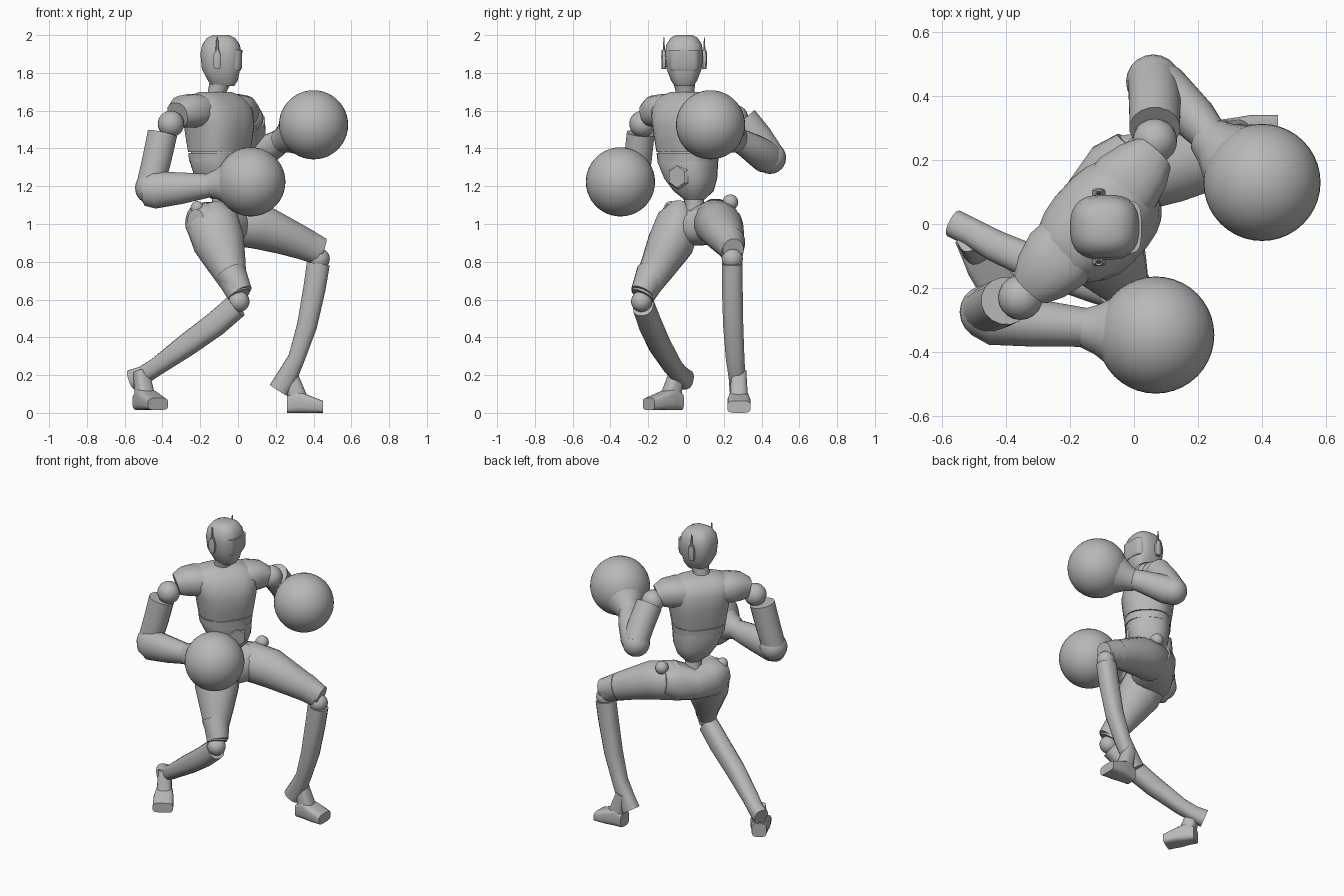
import bpy, bmesh, math
from mathutils import Vector

cube = bpy.data.objects.get("Cube")
if cube:
    bpy.data.objects.remove(cube, do_unlink=True)

grey = bpy.data.materials.new("plain_grey")
grey.use_nodes = True
colour = (0.48, 0.48, 0.48, 1)
grey.diffuse_color = colour
grey.node_tree.nodes["Principled BSDF"].inputs["Base Color"].default_value = colour


def finish(name, bm, angle=35):
    """Turn a bmesh into a smooth-shaded object with the shared material."""
    bmesh.ops.recalc_face_normals(bm, faces=bm.faces)
    mesh = bpy.data.meshes.new(name)
    bm.to_mesh(mesh)
    bm.free()
    obj = bpy.data.objects.new(name, mesh)
    bpy.context.collection.objects.link(obj)
    mesh.materials.append(grey)
    bpy.ops.object.select_all(action='DESELECT')
    obj.select_set(True)
    bpy.context.view_layer.objects.active = obj
    bpy.ops.object.shade_smooth_by_angle(angle=math.radians(angle))


def ball(name, centre, radius, segments=20):
    bm = bmesh.new()
    bmesh.ops.create_uvsphere(bm, u_segments=segments, v_segments=segments // 2 + 2, radius=radius)
    bmesh.ops.translate(bm, verts=bm.verts, vec=centre)
    finish(name, bm, 60)


def loft(name, rings, side, sides=16, square=2.0, angle=40, axis=None):
    """Skin capped superellipse rings of (centre, half width, half depth)."""
    bm = bmesh.new()
    centres = [Vector(ring[0]) for ring in rings]
    loops = []
    for i, (centre, wide, deep) in enumerate(rings):
        along = centres[min(i + 1, len(rings) - 1)] - centres[max(i - 1, 0)]
        along = Vector(axis) if axis else along.normalized()
        hint = Vector(side)
        across = (hint - along * hint.dot(along)).normalized()
        depth = along.cross(across)
        loop = []
        for k in range(sides):
            turn = math.tau * (k + 0.5) / sides
            c, s = math.cos(turn), math.sin(turn)
            u = math.copysign(abs(c) ** (2 / square), c) * wide
            v = math.copysign(abs(s) ** (2 / square), s) * deep
            loop.append(bm.verts.new(centres[i] + across * u + depth * v))
        loops.append(loop)
    for low, high in zip(loops, loops[1:]):
        for k in range(sides):
            n = (k + 1) % sides
            bm.faces.new((low[k], low[n], high[n], high[k]))
    bm.faces.new(loops[0])
    bm.faces.new(loops[-1])
    finish(name, bm, angle)


UP = (0, 0, 1)
LEFT = Vector((0.68, 0.74, 0))        # across the chest
HIP_LEFT = Vector((0.58, 0.82, 0))    # across the twisted hips
HIP_FRONT = Vector((0.82, -0.58, 0))


def stack(name, profile, side, **options):
    """Loft level rings listed as (x, y, z, half width, half depth)."""
    loft(name, [((x, y, z), w, d) for x, y, z, w, d in profile], side, axis=UP, **options)


# Head with visor, ear pieces and antennae
stack("head", [(-.08, -.01, 1.73, .05, .06), (-.08, -.01, 1.76, .07, .08), (-.09, -.01, 1.82, .093, .102),
               (-.09, -.01, 1.9, .102, .11), (-.09, -.01, 1.95, .095, .1), (-.09, -.01, 1.985, .072, .075),
               (-.09, -.01, 2, .045, .045)], (0, 1, 0), sides=24, square=2.7)
stack("visor", [(-.03, -.01, 1.81, .07, .042), (-.03, -.01, 1.83, .08, .052), (-.03, -.01, 1.92, .082, .053)],
      (0, 1, 0), sides=20, square=4)
stack("neck", [(-.12, 0, 1.62, .09, .08), (-.115, 0, 1.66, .058, .055), (-.11, -.005, 1.7, .05, .05),
               (-.09, -.01, 1.76, .06, .06)], LEFT)
for label, sign in (("left", 1), ("right", -1)):
    ear = Vector((-.11, -.01 + sign * .107, 0))
    stack(label + "_ear_piece", [(*ear.xy, 1.82, .012, .014), (*ear.xy, 1.84, .014, .022),
                                 (*ear.xy, 1.89, .015, .022), (*ear.xy, 1.92, .013, .01)],
          (0, 1, 0), sides=8, square=3)
    stack(label + "_antenna", [(*ear.xy, 1.88, .01, .012), (*ear.xy, 1.99, .002, .004)],
          (0, 1, 0), sides=6)

# Torso: chest, grooved rib band and tapering abdomen
stack("chest", [(-.1, .01, 1.38, .165, .14), (-.1, .01, 1.44, .175, .15), (-.1, .01, 1.52, .187, .16),
                (-.11, .01, 1.6, .2, .152), (-.12, .01, 1.65, .19, .125), (-.12, .01, 1.68, .16, .09),
                (-.12, .005, 1.7, .09, .06)],
      LEFT, sides=24, square=2.6)
stack("rib_band", [(-.1, .01, 1.33, .16, .138), (-.1, .01, 1.375, .165, .142)],
      LEFT, sides=24, square=2.5)
stack("abdomen", [(-.08, .045, 1.13, .05, .055), (-.085, .04, 1.175, .1, .1), (-.09, .025, 1.24, .135, .125),
                  (-.1, .01, 1.325, .158, .136), (-.1, .01, 1.4, .155, .13)],
      HIP_LEFT, sides=24, square=2.5)
stack("spine", [(-.09, .05, 1.04, .07, .07), (-.085, .045, 1.1, .05, .05), (-.085, .035, 1.18, .06, .06)], HIP_LEFT)
buckle = Vector((-.085, .03, 1.25)) + HIP_FRONT * .12
loft("buckle", [(buckle, .07, .07), (buckle + HIP_FRONT * .014, .058, .058)], HIP_LEFT, sides=6)

# Shoulder caps blending out of the chest
for label, sign in (("left", 1), ("right", -1)):
    base = Vector((-.13, .01, 1.6))
    loft(label + "_shoulder_cap", [(base + LEFT * sign * a + Vector((0, 0, z)), h, d) for a, z, h, d in
                                   ((.08, -.005, .085, .11), (.16, 0, .09, .118), (.23, -.005, .086, .098),
                                    (.28, -.02, .065, .07))], UP, square=2.4)
ball("left_shoulder_joint", (.065, .26, 1.56), .07)
ball("right_shoulder_joint", (-.355, -.23, 1.53), .07)

# Arms
loft("left_upper_arm", [((.065, .3, 1.55), .08, .085), ((.065, .38, 1.455), .082, .082),
                        ((.06, .45, 1.36), .08, .075)], (1, 0, 0))
loft("right_upper_arm", [((-.4, -.24, 1.48), .08, .075), ((-.43, -.255, 1.34), .078, .075),
                         ((-.465, -.27, 1.2), .075, .07)], (1, 0, 0))
ball("left_elbow", (.06, .445, 1.35), .085)
ball("right_elbow", (-.46, -.275, 1.19), .085)
loft("left_forearm", [((.04, .46, 1.34), .075, .07), ((.09, .42, 1.36), .09, .085),
                      ((.19, .33, 1.415), .072, .07), ((.25, .26, 1.455), .06, .055)], UP)
loft("right_forearm", [((-.49, -.28, 1.18), .085, .07), ((-.44, -.295, 1.18), .1, .085),
                       ((-.3, -.31, 1.19), .085, .075), ((-.13, -.325, 1.205), .06, .06)], UP)

# Boxing gloves with flared cuffs
for label, hand, wrist in (("left", (.4, .13, 1.525), (.22, .28, 1.435)),
                           ("right", (.068, -.347, 1.223), (-.16, -.325, 1.205))):
    hand, wrist = Vector(hand), Vector(wrist)
    ball(label + "_glove", hand, .183, 40)
    loft(label + "_cuff", [(wrist.lerp(hand, t), r, r) for t, r in ((0, .062), (.2, .08), (.5, .125))], UP)

# Pelvis block, full at the back, with hip knobs
hip = Vector((-.095, .065, 1.005))
loft("pelvis", [(hip + HIP_LEFT * a + Vector((0, 0, z)), h, d) for a, z, h, d in
                ((-.225, .02, .05, .05), (-.19, .015, .09, .09), (-.12, 0, .115, .125), (0, -.02, .1, .13),
                 (.12, .01, .12, .13), (.2, .02, .08, .09))], UP, sides=20, square=2.3)
ball("left_hip_knob", (.015, .235, 1.115), .042, 12)
ball("right_hip_knob", (-.215, -.08, 1.085), .036, 12)

# Thighs, knee cuffs and knee joints
loft("left_thigh", [((-.1, .13, 1.01), .07, .07), ((-.02, .155, 1.01), .125, .125), ((.12, .185, .985), .122, .12),
                    ((.25, .21, .935), .1, .1), ((.36, .235, .89), .085, .075), ((.43, .245, .85), .07, .06)], UP)
loft("right_thigh", [((-.165, -.025, 1.1), .08, .06), ((-.14, -.035, 1.02), .142, .12),
                     ((-.1, -.08, .9), .138, .125), ((-.06, -.14, .79), .105, .1),
                     ((-.02, -.2, .68), .07, .075), ((.005, -.23, .62), .06, .065)], (1, 0, 0))
ball("left_knee", (.43, .245, .815), .056)
ball("right_knee", (.005, -.235, .59), .056)
loft("left_knee_cuff", [((.34, .235, .9), .088, .08), ((.45, .25, .865), .06, .056)], UP, angle=50)
loft("right_knee_cuff", [((-.04, -.18, .74), .085, .085), ((.018, -.232, .635), .06, .063)], (1, 0, 0), angle=50)

# Shins flaring into square heel guards
loft("left_shin", [((.425, .245, .79), .062, .055), ((.405, .245, .66), .06, .056), ((.365, .25, .46), .054, .054),
                   ((.31, .26, .29), .045, .05), ((.26, .27, .19), .055, .045), ((.215, .275, .12), .055, .045)],
     (1, 0, 0), square=2.5)
loft("right_shin", [((-.01, -.225, .565), .065, .055), ((-.12, -.19, .47), .065, .058),
                    ((-.27, -.14, .36), .06, .056), ((-.43, -.07, .245), .047, .05),
                    ((-.5, -.03, .2), .048, .045), ((-.56, 0, .175), .055, .045)], UP, square=2.5)

# Feet: a sloped ankle block running into a flat toe
for label, ankle, toe, lift in (("left", (.29, .28), (.45, .28), 0), ("right", (-.505, -.06), (-.415, -.21), .015)):
    start, end = Vector((*ankle, 0)), Vector((*toe, 0))
    ahead = (end - start).normalized()
    across = ahead.cross(Vector(UP))
    loft(label + "_foot", [(start + ahead * a + Vector((0, 0, h + lift)), w, h) for a, w, h in
                           ((-.03, .045, .045), (.02, .052, .06), (.08, .062, .048), (.16, .062, .032))],
         across, sides=16, square=4, axis=ahead)
    loft(label + "_ankle", [(start + ahead * .025 + Vector((0, 0, .08)), .048, .052),
                            (start + ahead * -.015 + Vector((0, 0, .22)), .04, .035)], across, sides=16, square=3)
